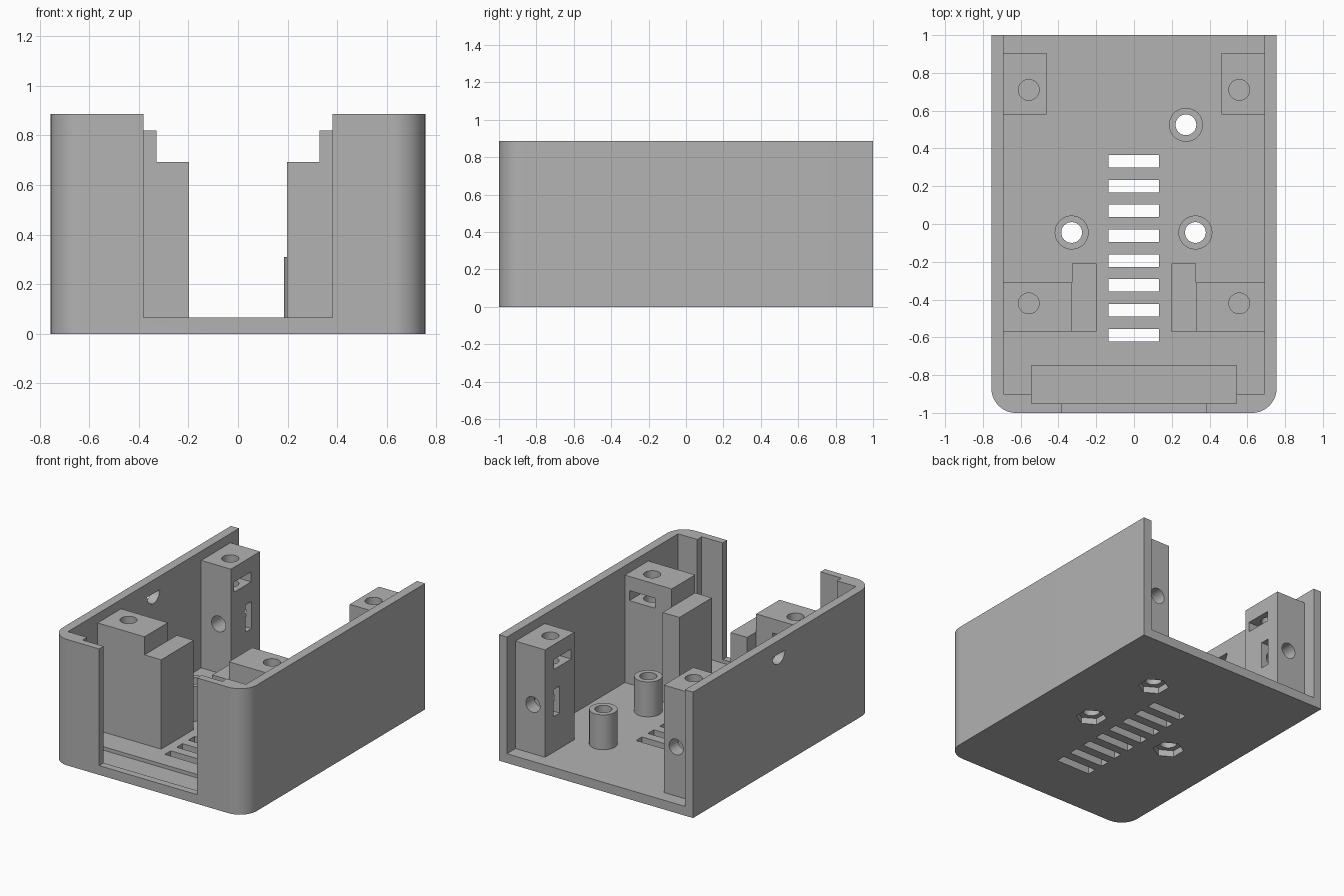
import bpy, bmesh, math
from mathutils import Matrix

cube = bpy.data.objects.get("Cube")
if cube:
    bpy.data.objects.remove(cube, do_unlink=True)

grey = bpy.data.materials.new("plain_grey")
grey.use_nodes = True
colour = (0.45, 0.45, 0.45, 1)
grey.diffuse_color = colour
grey.node_tree.nodes["Principled BSDF"].inputs["Base Color"].default_value = colour


def make(name, bm):
    bmesh.ops.recalc_face_normals(bm, faces=bm.faces)
    mesh = bpy.data.meshes.new(name)
    bm.to_mesh(mesh)
    bm.free()
    mesh.materials.append(grey)
    obj = bpy.data.objects.new(name, mesh)
    bpy.context.collection.objects.link(obj)
    return obj


def box(name, x, y, z):
    bm = bmesh.new()
    bmesh.ops.create_cube(bm, size=1)
    for v in bm.verts:
        v.co = [(r[0] + r[1]) / 2 + c * (r[1] - r[0]) for r, c in zip((x, y, z), v.co)]
    return make(name, bm)


def prism(name, points, z0, z1):
    """Extrude an outline in x and y from z0 to z1."""
    bm = bmesh.new()
    face = bm.faces.new([bm.verts.new((px, py, z0)) for px, py in points])
    top = bmesh.ops.extrude_face_region(bm, geom=[face])["geom"]
    for v in top:
        if isinstance(v, bmesh.types.BMVert):
            v.co.z = z1
    return make(name, bm)


def arc(cx, cy, r, a0, a1, n):
    return [(cx + r * math.cos(math.radians(a0 + (a1 - a0) * i / n)),
             cy + r * math.sin(math.radians(a0 + (a1 - a0) * i / n))) for i in range(n + 1)]


def cylinder(name, cx, cy, r, z0, z1, sides=32, turn=0):
    return prism(name, arc(cx, cy, r, turn, turn + 360, sides)[:-1], z0, z1)


def cut(obj, cutter):
    """Subtract the cutter and remove it."""
    mod = obj.modifiers.new("cut", 'BOOLEAN')
    mod.operation, mod.solver, mod.object = 'DIFFERENCE', 'EXACT', cutter
    bpy.context.view_layer.objects.active = obj
    bpy.ops.object.modifier_apply(modifier=mod.name)
    bpy.data.objects.remove(cutter, do_unlink=True)


W, H, FLOOR, IN = 0.755, 0.885, 0.065, 0.692
R = 0.13
STANDOFFS = [(0.275, 0.525), (-0.33, -0.045), (0.325, -0.045)]

# Tray with rounded front corners, open at the back and top
outline = ([(W, 1), (-W, 1)] + arc(-W + R, -1 + R, R, 180, 270, 14)
           + arc(W - R, -1 + R, R, 270, 360, 14))
tray = prism("tray", outline, 0, H)
cut(tray, box("inside", (-IN, IN), (-0.9, 1.2), (FLOOR, 1.2)))
cut(tray, box("front_opening", (-0.38, 0.38), (-1.2, -0.8), (FLOOR, 1.2)))
cut(tray, box("panel_groove", (-0.543, 0.543), (-0.95, -0.75), (0.04, 1.2)))

# Vent slots in the floor
for i in range(8):
    y = 0.332 - i * 0.1314
    cut(tray, box("vent", (-0.135, 0.133), (y - 0.033, y + 0.033), (-0.1, 0.2)))

# Screw holes with hexagonal nut pockets underneath
for x, y in STANDOFFS:
    cut(tray, cylinder("nut_pocket", x, y, 0.1, -0.1, 0.045, 6, 30))
    cut(tray, cylinder("screw_hole", x, y, 0.055, -0.1, 0.2))

# Half-round cable hole in one side wall
cable = prism("cable_hole", arc(0, 0, 0.07, 180, 360, 16), -0.2, 0.2)
cable.data.transform(Matrix.Translation((-W, 0.05, 0.79))
                     @ Matrix(((0, 0, 1, 0), (1, 0, 0, 0), (0, 1, 0, 0), (0, 0, 0, 1))))
cut(tray, cable)
parts = [tray]

# Standoffs
for i, (x, y) in enumerate(STANDOFFS):
    post = cylinder(f"standoff_{i + 1}", x, y, 0.09, FLOOR - 0.002, 0.31)
    cut(post, cylinder("bore", x, y, 0.055, -0.1, 0.5))
    parts.append(post)


def span(s, a, b):
    return tuple(sorted((s * a, s * b)))


TOP, HX = 0.82, 0.557
for s, side in ((1, "left"), (-1, "right")):
    # Back screw pillar: top hole, cross hole and two nut slots
    back = box(f"back_pillar_{side}", span(s, 0.462, IN + 0.002), (0.58, 0.905), (FLOOR - 0.002, TOP))
    cut(back, cylinder("top_hole", s * HX, 0.71, 0.055, 0.56, 1))
    cross = cylinder("cross_hole", 0, 0, 0.055, -1, 1)
    cross.data.transform(Matrix.Translation((s * HX, 0.74, 0.41)) @ Matrix.Rotation(math.pi / 2, 4, 'X'))
    cut(back, cross)
    cut(back, box("nut_slot", span(s, 0.4, 0.652), (0.615, 0.805), (0.645, 0.715)))
    cut(back, box("cross_nut_slot", span(s, 0.4, 0.652), (0.745, 0.81), (0.315, 0.505)))

    # Front screw pillar with its nut slot facing back
    front = box(f"front_pillar_{side}", span(s, 0.328, IN + 0.002), (-0.57, -0.31), (FLOOR - 0.002, TOP))
    cut(front, cylinder("top_hole", s * HX, -0.42, 0.055, 0.56, 1))
    cut(front, box("nut_slot", span(s, HX - 0.1, HX + 0.1), (-0.515, -0.2), (0.65, 0.72)))

    # Lower support block beside the front pillar
    block = box(f"support_block_{side}", span(s, 0.198, 0.328), (-0.57, -0.21), (FLOOR - 0.002, 0.693))
    parts += [back, front, block]

# Smooth the round surfaces, keep the edges sharp
bpy.ops.object.select_all(action='DESELECT')
for obj in parts:
    obj.select_set(True)
bpy.context.view_layer.objects.active = tray
bpy.ops.object.shade_smooth_by_angle(angle=math.radians(30))
